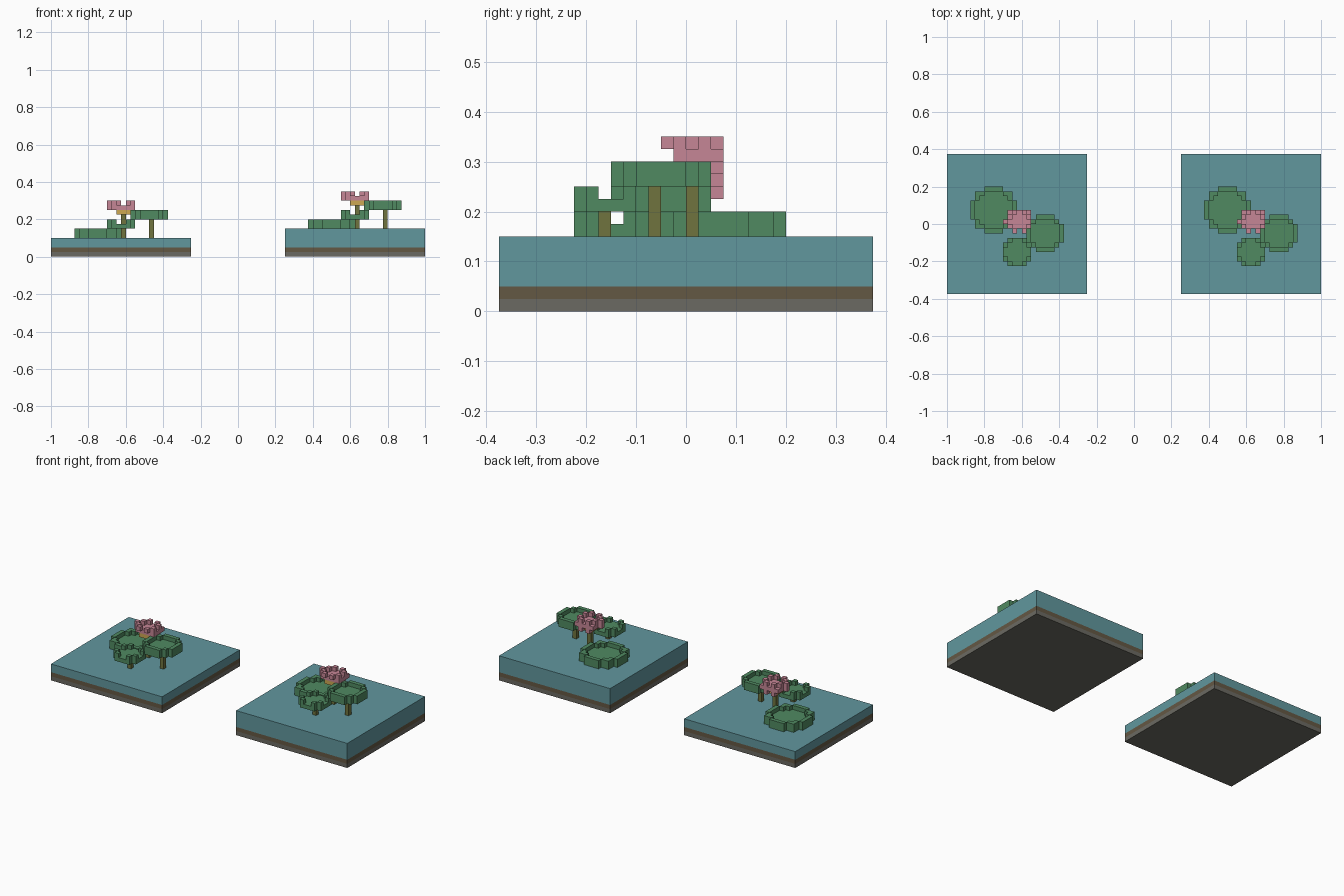
import bpy, bmesh, math

if "Cube" in bpy.data.objects:
    bpy.data.objects.remove(bpy.data.objects["Cube"])

U = 0.025  # block size


def material(name, srgb):
    m = bpy.data.materials.new(name)
    lin = [((c / 255 + 0.055) / 1.055) ** 2.4 for c in srgb]
    m.diffuse_color = (*lin, 1)
    m.use_nodes = True
    m.node_tree.nodes["Principled BSDF"].inputs["Base Color"].default_value = m.diffuse_color
    return m


WATER = material("pond water", (97, 151, 158))
SOIL = material("brown soil", (100, 88, 68))
STONE = material("grey stone", (107, 106, 98))
GREEN = material("leaf green", (80, 138, 97))
OLIVE = material("stem olive", (112, 116, 62))
PINK = material("petal pink", (198, 134, 150))
YELLOW = material("flower yellow", (205, 168, 84))


def finish(name, bm, mat):
    me = bpy.data.meshes.new(name)
    bm.to_mesh(me)
    bm.free()
    me.materials.append(mat)
    bpy.context.collection.objects.link(bpy.data.objects.new(name, me))


def box(name, lo, hi, mat):
    bm = bmesh.new()
    bmesh.ops.create_cube(bm, size=1)
    for v in bm.verts:
        v.co = [lo[i] if v.co[i] < 0 else hi[i] for i in range(3)]
    finish(name, bm, mat)


def blocks(name, cells, origin, mat):
    """Skin a set of grid cells, keeping only the exposed faces."""
    bm = bmesh.new()
    for c in cells:
        for axis in range(3):
            for side in (0, 1):
                n = list(c)
                n[axis] += 2 * side - 1
                if tuple(n) in cells:
                    continue
                a, b = (axis + 1) % 3, (axis + 2) % 3
                quad = []
                for da, db in ((0, 0), (1, 0), (1, 1), (0, 1)):
                    p = list(c)
                    p[axis] += side
                    p[a] += da
                    p[b] += db
                    quad.append(bm.verts.new([origin[i] + p[i] * U for i in range(3)]))
                bm.faces.new(quad if side else quad[::-1])
    bmesh.ops.remove_doubles(bm, verts=bm.verts, dist=1e-5)
    bmesh.ops.dissolve_limit(bm, angle_limit=0.01, verts=bm.verts, edges=bm.edges)
    finish(name, bm, mat)


def pad(name, x, y, z, r, notched=False):
    """Round leaf: full floor layer and a one-block raised rim."""
    disc = {(i, j) for i in range(-r, r) for j in range(-r, r)
            if math.hypot(i + .5, j + .5) < r}
    rim = {(i, j) for i, j in disc
           if not {(i + 1, j), (i - 1, j), (i, j + 1), (i, j - 1)} <= disc}
    if notched:
        rim = {(i, j) for i, j in rim if abs(i + .5) > 1 and abs(j + .5) > 1}
    cells = {(i, j, 0) for i, j in disc} | {(i, j, 1) for i, j in rim}
    blocks(name, cells, (x, y, z), GREEN)


def stem(name, x, y, z0, z1):
    box(name, (x, y, z0), (x + U, y + U, z1), OLIVE)


# petal layers, rows listed from the back (+y) to the front
PETALS = [
    ["..X.X.", "......", "......", "......", "......"],
    [".XXXXX", ".XXXXX", "XXXXXX", ".XXXXX", "......"],
    ["..X.X.", ".X...X", "X.....", ".X...X", "..X.X."],
]

for side, cx, top in (("left", -0.625, 0.10), ("right", 0.625, 0.15)):
    # layered ground tile
    for part, z0, z1, mat in (("stone", 0, .025, STONE), ("soil", .025, .05, SOIL),
                              ("water", .05, top, WATER)):
        box(f"{side}_{part}", (cx - .375, -.375, z0), (cx + .375, .375, z1), mat)
    # lily pads and stems
    pad(f"{side}_large_pad", cx - .125, .075, top, 5)
    pad(f"{side}_medium_pad", cx + .15, -.05, top + .1, 4)
    stem(f"{side}_medium_stem", cx + .15, -.075, top, top + .1)
    pad(f"{side}_small_pad", cx, -.15, top + .05, 3, True)
    stem(f"{side}_small_stem", cx, -.175, top, top + .05)
    # flower
    fz = top + .125
    stem(f"{side}_flower_stem", cx, 0, top, fz)
    box(f"{side}_flower_heart", (cx - U, -U, fz), (cx + 2 * U, 2 * U, fz + U), YELLOW)
    cells = {(i, 4 - j, k) for k, layer in enumerate(PETALS)
             for j, row in enumerate(layer) for i, ch in enumerate(row) if ch == "X"}
    blocks(f"{side}_petals", cells, (cx - 3 * U, -.05, fz), PINK)
